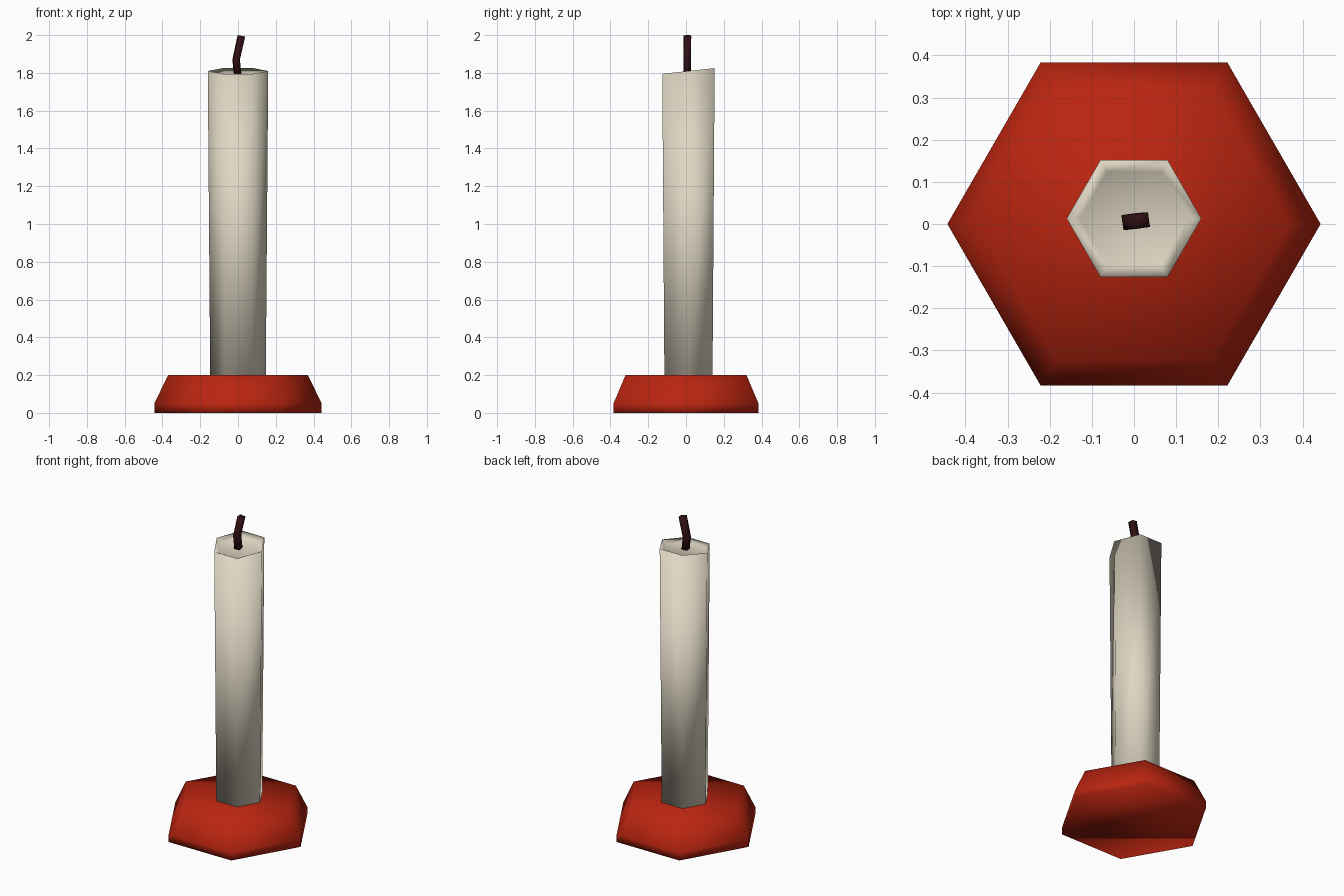
import bpy, bmesh, math
from mathutils import Matrix, Vector

if "Cube" in bpy.data.objects:
    bpy.data.objects.remove(bpy.data.objects["Cube"], do_unlink=True)


def material(name, rgb):
    mat = bpy.data.materials.new(name)
    mat.use_nodes = True
    mat.diffuse_color = (*rgb, 1)
    bsdf = mat.node_tree.nodes["Principled BSDF"]
    bsdf.inputs["Base Color"].default_value = (*rgb, 1)
    bsdf.inputs["Roughness"].default_value = 0.8
    return mat


def ring(sides, radius, centre, slope_x=0, slope_y=0, turn=0):
    """Regular polygon around centre, its height sloping across x and y."""
    points = []
    for i in range(sides):
        a = turn + math.tau * i / sides
        x, y = radius * math.cos(a), radius * math.sin(a)
        points.append(Vector(centre) + Vector((x, y, slope_x * x + slope_y * y)))
    return points


def loft(name, rings, mat):
    """Skin a stack of rings, capped at both ends and smooth shaded."""
    bm = bmesh.new()
    loops = [[bm.verts.new(p) for p in points] for points in rings]
    n = len(loops[0])
    for low, high in zip(loops, loops[1:]):
        for i in range(n):
            j = (i + 1) % n
            bm.faces.new((low[i], low[j], high[j], high[i]))
    bm.faces.new(loops[0][::-1])
    bm.faces.new(loops[-1])
    bmesh.ops.recalc_face_normals(bm, faces=bm.faces)
    for face in bm.faces:
        face.smooth = True
    mesh = bpy.data.meshes.new(name)
    bm.to_mesh(mesh)
    bm.free()
    mesh.materials.append(mat)
    obj = bpy.data.objects.new(name, mesh)
    bpy.context.collection.objects.link(obj)
    return obj


red = material("red base", (0.49, 0.018, 0.005))
wax = material("cream wax", (0.74, 0.68, 0.55))
char = material("charred wick", (0.03, 0.005, 0.006))

# Six-sided foot with a bevelled upper wall
loft("base", [ring(6, 0.443, (0, 0, 0)),
              ring(6, 0.443, (0, 0, 0.05)),
              ring(6, 0.37, (0, 0, 0.2))], red)

# Tapered candle with a slanted rim and a shallow melted dish
cy = 0.013
loft("candle", [ring(6, 0.147, (0, cy, 0.19)),
                ring(6, 0.16, (0, cy, 1.81), slope_y=0.11),
                ring(6, 0.128, (0, cy, 1.79), slope_y=0.08)], wax)

# Bent square wick
turn = math.radians(45 + 8)
loft("wick", [ring(4, 0.025, (0, 0.006, 1.775), turn=turn),
              ring(4, 0.025, (-0.01, 0.006, 1.87), turn=turn),
              ring(4, 0.025, (0.018, 0.008, 1.996), slope_x=-0.2, turn=turn)], char)
